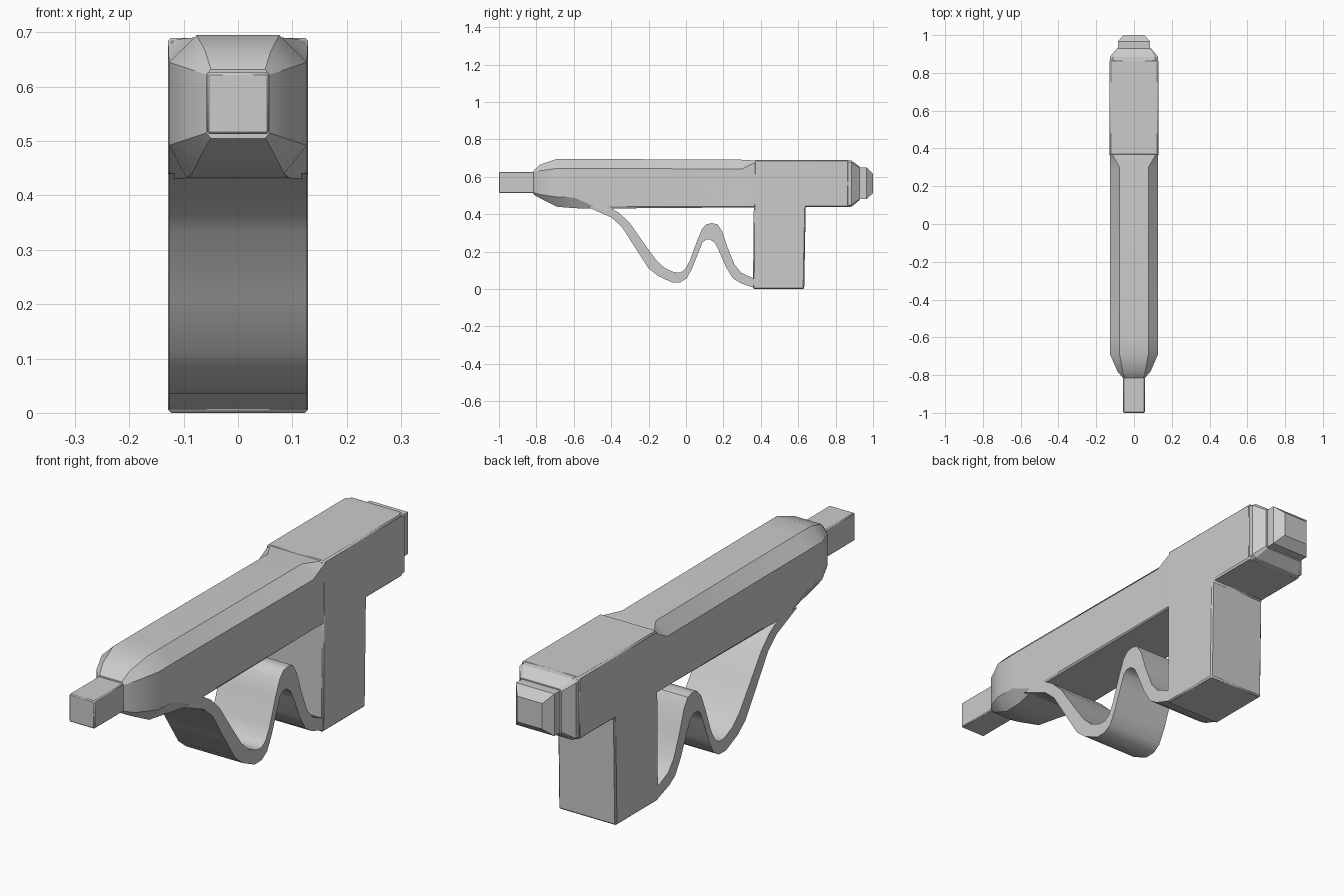
import bpy, bmesh, math


def finish(bm, name, bevel=0.0, angle=25):
    bmesh.ops.recalc_face_normals(bm, faces=bm.faces)
    me = bpy.data.meshes.new(name)
    bm.to_mesh(me)
    bm.free()
    ob = bpy.data.objects.new(name, me)
    bpy.context.collection.objects.link(ob)
    bpy.context.view_layer.objects.active = ob
    ob.select_set(True)
    bpy.ops.object.shade_smooth_by_angle(angle=math.radians(angle))
    ob.select_set(False)
    if bevel:
        m = ob.modifiers.new("edge_bevel", 'BEVEL')
        m.width, m.segments, m.limit_method = bevel, 1, 'ANGLE'
    return ob


def loft(name, sections, bevel=0.0):
    """Skin eight-sided sections: y, half width, top half width, bottom half
    width, top z, upper side z, lower side z, bottom z."""
    bm = bmesh.new()
    rings = []
    for y, w, tw, bw, zt, zu, zl, zb in sections:
        half = [(bw, zb), (w, zl), (w, zu), (tw, zt)]
        ring = half + [(-x, z) for x, z in reversed(half)]
        rings.append([bm.verts.new((x, y, z)) for x, z in ring])
    for a, b in zip(rings, rings[1:]):
        for i in range(8):
            j = (i + 1) % 8
            bm.faces.new((a[i], a[j], b[j], b[i]))
    bm.faces.new(rings[0])
    bm.faces.new(rings[-1])
    return finish(bm, name, bevel)


def box_loft(name, sections, bevel=0.0):
    """Skin rectangles: y, half width, bottom z, top z."""
    bm = bmesh.new()
    rings = [[bm.verts.new((x, y, z)) for x, z in
              ((-w, b), (w, b), (w, t), (-w, t))] for y, w, b, t in sections]
    for a, b in zip(rings, rings[1:]):
        for i in range(4):
            j = (i + 1) % 4
            bm.faces.new((a[i], a[j], b[j], b[i]))
    bm.faces.new(rings[0])
    bm.faces.new(rings[-1])
    return finish(bm, name, bevel)


# Barrel housing: chamfered top, chamfered nose, square underside further back
loft("barrel_housing", [
    (-0.815, 0.058, 0.050, 0.050, 0.632, 0.622, 0.515, 0.505),
    (-0.780, 0.088, 0.060, 0.062, 0.665, 0.632, 0.505, 0.485),
    (-0.690, 0.127, 0.076, 0.085, 0.695, 0.645, 0.492, 0.440),
    (-0.600, 0.127, 0.076, 0.095, 0.695, 0.645, 0.490, 0.432),
    (-0.490, 0.127, 0.076, 0.122, 0.695, 0.645, 0.440, 0.430),
    (0.300, 0.127, 0.076, 0.122, 0.691, 0.641, 0.440, 0.436),
    (0.370, 0.128, 0.116, 0.122, 0.687, 0.677, 0.440, 0.436),
])

# Muzzle
box_loft("muzzle", [(-1.0, 0.057, 0.513, 0.626), (-0.79, 0.057, 0.513, 0.626)], 0.004)

# T-shaped receiver and grip
bm = bmesh.new()
outline = [(0.358, 0.003), (0.632, 0.003), (0.640, 0.438), (0.870, 0.438),
           (0.870, 0.690), (0.365, 0.690)]
face = bm.faces.new([bm.verts.new((-0.129, y, z)) for y, z in outline])
ext = bmesh.ops.extrude_face_region(bm, geom=[face])
for v in ext['geom']:
    if isinstance(v, bmesh.types.BMVert):
        v.co.x = 0.129
for v in bm.verts:
    v.co.z -= 0.003 if v.co.z < 0.1 else 0
finish(bm, "receiver_and_grip", 0.006)

# Receiver rear end and stepped rear knob
loft("receiver_end", [
    (0.860, 0.127, 0.116, 0.116, 0.689, 0.680, 0.446, 0.438),
    (0.885, 0.127, 0.110, 0.110, 0.687, 0.675, 0.450, 0.440),
    (0.928, 0.092, 0.085, 0.085, 0.655, 0.648, 0.482, 0.475),
])
box_loft("rear_knob", [(0.90, 0.086, 0.480, 0.650), (0.965, 0.086, 0.480, 0.650),
                       (1.0, 0.056, 0.513, 0.617)])

# Wavy guard strap: matching upper and lower edges, full width
upper = [(-0.42, 0.445), (-0.355, 0.405), (-0.30, 0.352), (-0.225, 0.245),
         (-0.16, 0.155), (-0.115, 0.113), (-0.065, 0.090), (-0.03, 0.088),
         (-0.005, 0.105), (0.02, 0.150), (0.06, 0.260), (0.085, 0.320),
         (0.11, 0.346), (0.14, 0.352), (0.17, 0.344), (0.195, 0.305),
         (0.225, 0.215), (0.26, 0.130), (0.295, 0.087), (0.37, 0.052)]
lower = [(-0.53, 0.440), (-0.40, 0.383), (-0.345, 0.335), (-0.265, 0.210),
         (-0.20, 0.110), (-0.15, 0.070), (-0.075, 0.035), (-0.03, 0.036),
         (0.005, 0.058), (0.035, 0.115), (0.070, 0.205), (0.090, 0.252),
         (0.11, 0.265), (0.13, 0.264), (0.155, 0.245), (0.175, 0.205),
         (0.215, 0.115), (0.25, 0.058), (0.29, 0.032), (0.37, 0.004)]
bm = bmesh.new()
w = 0.127
rows = [[bm.verts.new(p) for p in ((-w, *u), (w, *u), (w, *l), (-w, *l))]
        for u, l in zip(upper, lower)]
for a, b in zip(rows, rows[1:]):
    for i in range(4):
        j = (i + 1) % 4
        bm.faces.new((a[i], a[j], b[j], b[i]))
bm.faces.new(rows[0])
bm.faces.new(rows[-1])
finish(bm, "guard_strap", angle=40)
